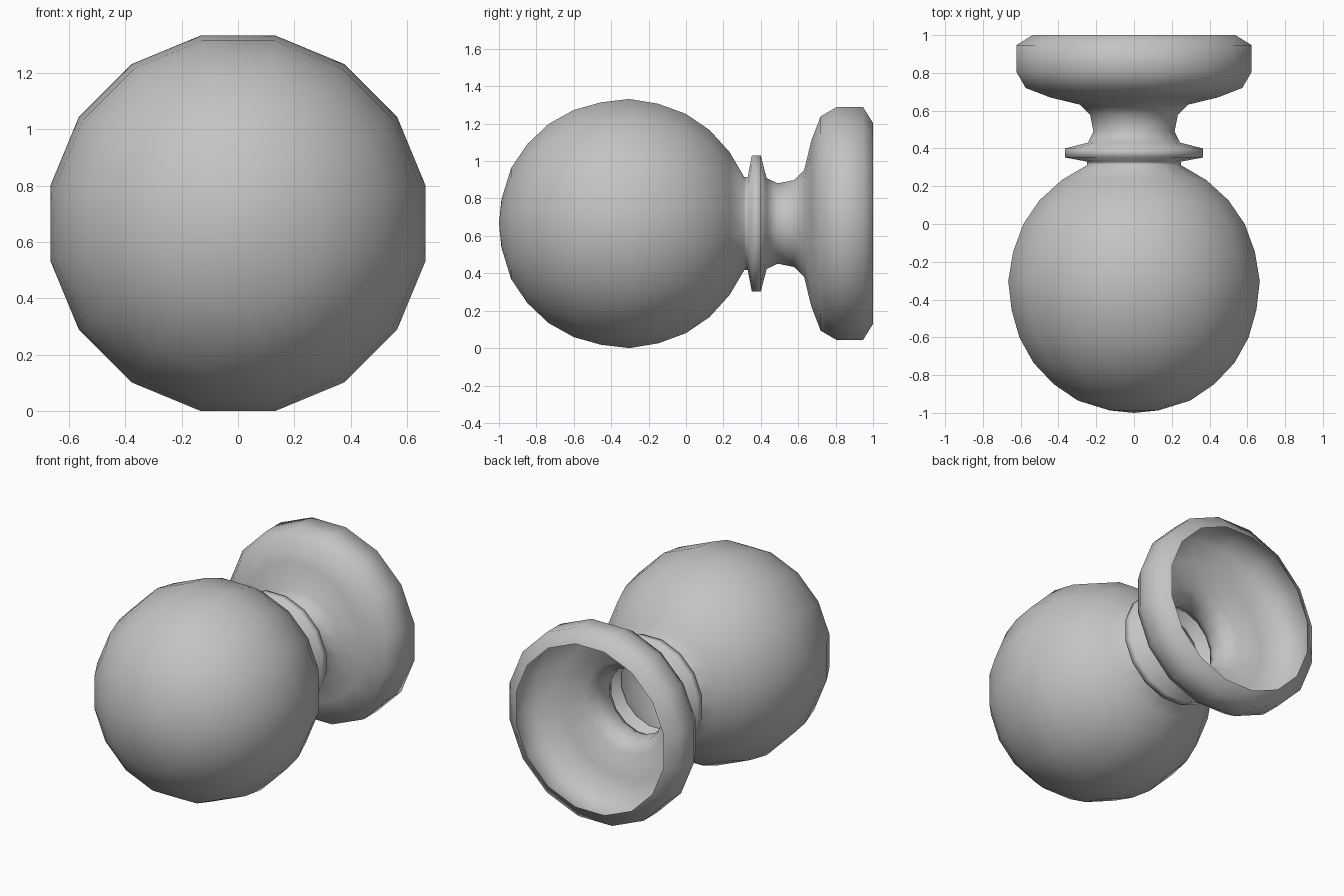
import bpy, bmesh
from math import pi, cos, tau
from mathutils import Matrix, Vector

cube = bpy.data.objects.get("Cube")
if cube:
    bpy.data.objects.remove(cube, do_unlink=True)

SIDES = 16
AXIS_Z = 0.666

grey = bpy.data.materials.new("plain grey")
grey.use_nodes = True
colour = (0.55, 0.55, 0.55, 1)
grey.diffuse_color = colour
grey.node_tree.nodes["Principled BSDF"].inputs["Base Color"].default_value = colour

# Profile as (position along y, distance from axis to a flat side)
ball = [(-1, 0), (-0.987, 0.128), (-0.935, 0.297), (-0.848, 0.425), (-0.735, 0.532),
        (-0.6, 0.607), (-0.455, 0.648), (-0.302, 0.666), (-0.147, 0.64),
        (0, 0.586), (0.126, 0.5), (0.233, 0.382), (0.312, 0.248)]
collar = [(0.33, 0.248), (0.352, 0.364), (0.4, 0.364), (0.431, 0.243)]
neck = [(0.49, 0.215), (0.578, 0.232), (0.632, 0.287)]
flared_base = [(0.67, 0.443), (0.72, 0.573), (0.804, 0.622), (0.947, 0.622), (1, 0.537)]


def lathe(name, profile):
    """Turn an open profile around the y axis."""
    bm = bmesh.new()
    turn = Matrix.Rotation(pi / SIDES, 3, 'Y')
    verts = [bm.verts.new(turn @ Vector((r / cos(pi / SIDES), y, 0))) for y, r in profile]
    edges = [bm.edges.new(pair) for pair in zip(verts, verts[1:])]
    bmesh.ops.spin(bm, geom=verts + edges, cent=(0, 0, 0), axis=(0, 1, 0),
                   angle=tau, steps=SIDES, use_duplicate=False)
    bmesh.ops.remove_doubles(bm, verts=bm.verts, dist=0.0005)
    bmesh.ops.recalc_face_normals(bm, faces=bm.faces)
    # Make sure the front of the ball faces outward
    tip = min(bm.faces, key=lambda f: f.calc_center_median().y)
    if tip.normal.y > 0:
        bmesh.ops.reverse_faces(bm, faces=bm.faces)
    for face in bm.faces:
        face.smooth = True
    mesh = bpy.data.meshes.new(name)
    bm.to_mesh(mesh)
    bm.free()
    mesh.materials.append(grey)
    obj = bpy.data.objects.new(name, mesh)
    obj.location.z = AXIS_Z
    bpy.context.collection.objects.link(obj)
    return obj


# One continuous hollow shell, open at the back of the base
lathe("round_knob", ball + collar + neck + flared_base)
